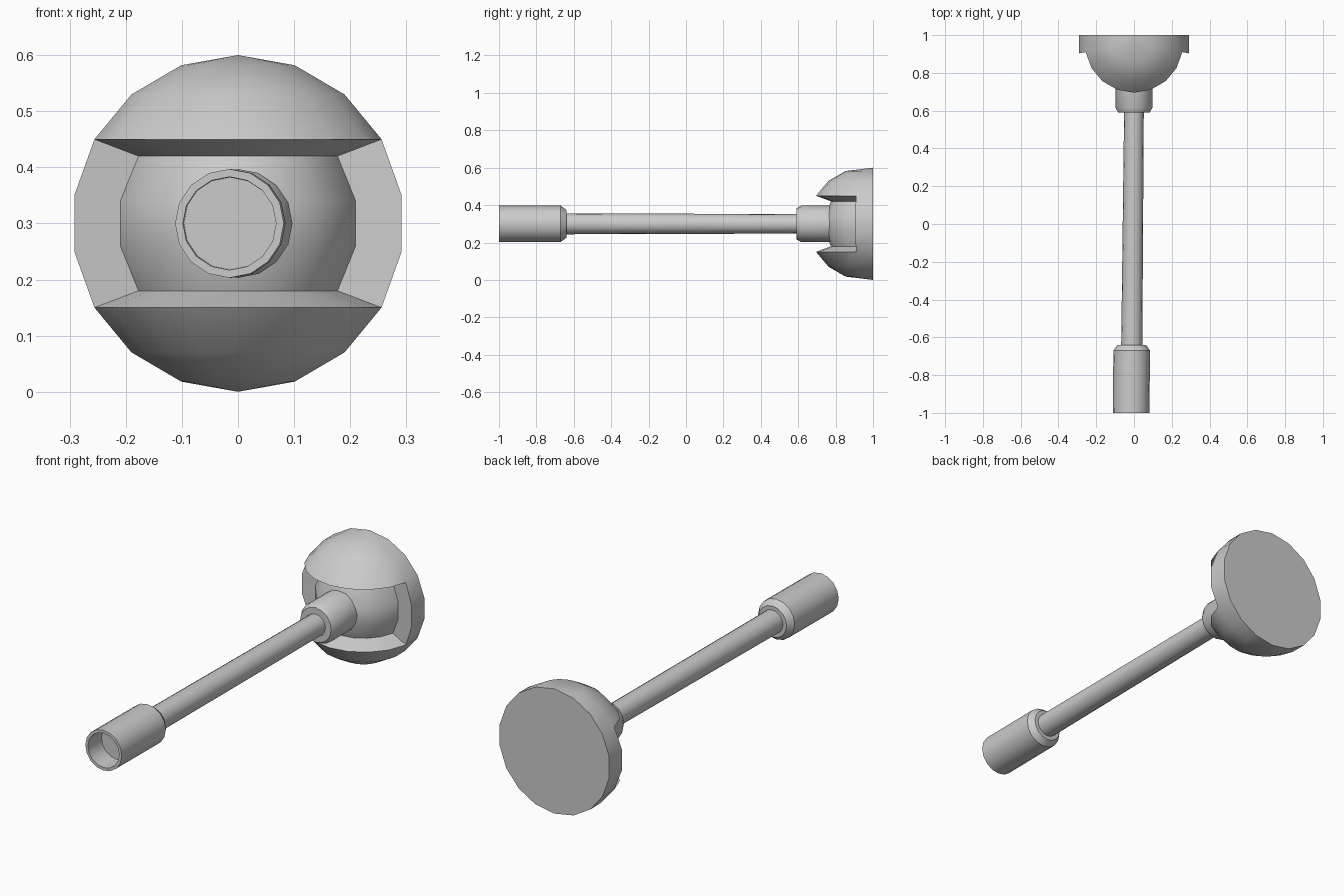
import bpy, bmesh
from math import sin, cos, radians, tau

if "Cube" in bpy.data.objects:
    bpy.data.objects.remove(bpy.data.objects["Cube"])

ZC = 0.3      # height of the tool axis
YC = 0.955    # centre of the head sphere
R = 0.3


def finish(name, bm, angle):
    bmesh.ops.remove_doubles(bm, verts=bm.verts[:], dist=1e-5)
    bmesh.ops.recalc_face_normals(bm, faces=bm.faces[:])
    me = bpy.data.meshes.new(name)
    bm.to_mesh(me)
    bm.free()
    ob = bpy.data.objects.new(name, me)
    bpy.context.collection.objects.link(ob)
    bpy.ops.object.select_all(action='DESELECT')
    ob.select_set(True)
    bpy.context.view_layer.objects.active = ob
    bpy.ops.object.shade_smooth_by_angle(angle=radians(angle))
    return ob


def axis_x(y):
    # the shaft leans very slightly sideways toward the handle end
    return -0.0095 * (0.6 - y) if y < 0.6 else 0.0


def lathe(name, profile, seg=16, cap_start=True, cap_end=True):
    """Turn (y, radius) points around the tool axis."""
    bm = bmesh.new()
    rings = [[bm.verts.new((axis_x(y) + r * cos(tau * i / seg), y, ZC + r * sin(tau * i / seg)))
              for i in range(seg)] for y, r in profile]
    for a, b in zip(rings, rings[1:]):
        for i in range(seg):
            j = (i + 1) % seg
            bm.faces.new((a[i], a[j], b[j], b[i]))
    if cap_start:
        bm.faces.new(rings[0])
    if cap_end:
        bm.faces.new(rings[-1])
    return finish(name, bm, 30)


# hollow handle, shaft and head socket
lathe("handle", [(-0.90, 0.082), (-1.0, 0.083), (-1.0, 0.097), (-0.67, 0.097), (-0.64, 0.075)])
lathe("shaft", [(-0.66, 0.056), (0.62, 0.052)])
lathe("head_socket", [(0.59, 0.083), (0.615, 0.097), (0.80, 0.097)])

# half-sphere head with a recessed band around its front
bm = bmesh.new()
LATS = (90, 70, 50, 30, 10, -10, -30, -50, -70, -90)
AZ = range(-10, 191, 20)
INNER = {30: (0.18, 0.12), 10: (0.213, 0.04), -10: (0.213, -0.04), -30: (0.18, -0.12)}


def point(az, r, dz):
    y = 1.0 if az in (-10, 190) or r < 1e-4 else YC - r * sin(radians(az))
    return bm.verts.new((r * cos(radians(az)), y, ZC + dz))


outer = {(la, az): point(az, R * cos(radians(la)), R * sin(radians(la)))
         for la in LATS if abs(la) < 90 for az in AZ}
pole = {la: point(90, 0, R * la / 90) for la in (90, -90)}
inner = {(la, az): point(az, *INNER[la]) for la in INNER for az in AZ if 0 < az < 180}

for la, lb in zip(LATS, LATS[1:]):
    for a, b in zip(AZ, AZ[1:]):
        if la == 90:
            bm.faces.new((pole[90], outer[lb, a], outer[lb, b]))
        elif lb == -90:
            bm.faces.new((pole[-90], outer[la, a], outer[la, b]))
        else:
            recessed = la in INNER and lb in INNER and a > 0 and b < 180
            g = inner if recessed else outer
            bm.faces.new((g[la, a], g[lb, a], g[lb, b], g[la, b]))

# walls of the recess
for la in (30, -30):
    for a, b in zip(AZ[1:-1], AZ[2:-1]):
        bm.faces.new((outer[la, a], outer[la, b], inner[la, b], inner[la, a]))
for az in (10, 170):
    for la in (30, 10, -10):
        lb = la - 20
        bm.faces.new((outer[la, az], outer[lb, az], inner[lb, az], inner[la, az]))

# flat back
mid = [la for la in LATS if abs(la) < 90]
bm.faces.new([pole[90]] + [outer[la, -10] for la in mid] + [pole[-90]]
             + [outer[la, 190] for la in reversed(mid)])
finish("head", bm, 30)
